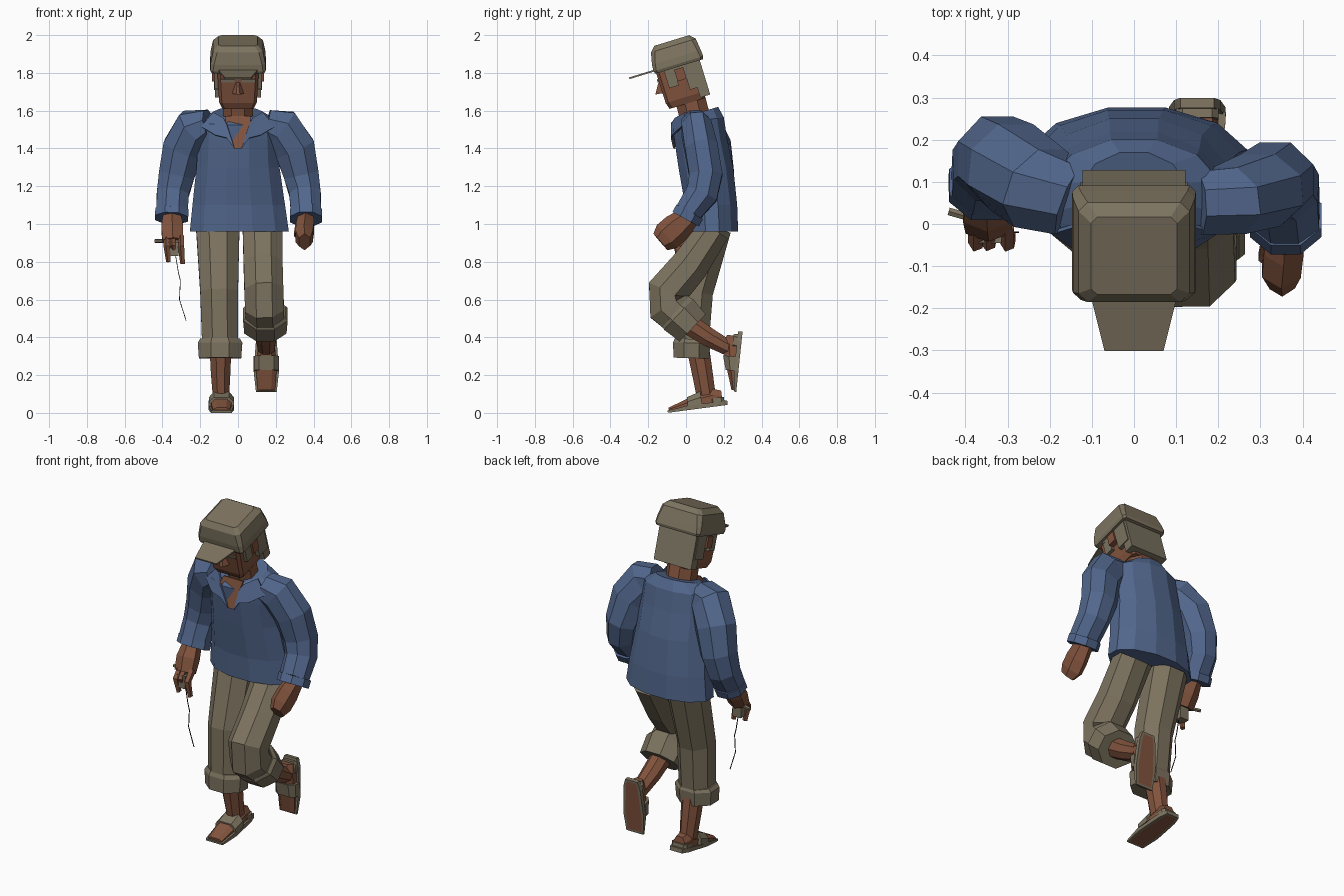
import bpy, bmesh, math
from mathutils import Vector, Matrix

if "Cube" in bpy.data.objects:
    bpy.data.objects.remove(bpy.data.objects["Cube"])


def material(name, rgb):
    m = bpy.data.materials.new(name)
    m.diffuse_color = (*rgb, 1)
    m.use_nodes = True
    m.node_tree.nodes["Principled BSDF"].inputs["Base Color"].default_value = m.diffuse_color
    return m


BLUE = material("shirt blue", (0.084, 0.135, 0.265))
KHAKI = material("khaki", (0.205, 0.172, 0.115))
SKIN = material("brown skin", (0.225, 0.088, 0.048))
HAIR = material("grey hair", (0.195, 0.170, 0.117))
DARK = material("dark string", (0.012, 0.011, 0.010))


def finish(name, bm, mats, matrix=None):
    if matrix is not None:
        bm.transform(matrix)
    bmesh.ops.recalc_face_normals(bm, faces=bm.faces)
    me = bpy.data.meshes.new(name)
    bm.to_mesh(me)
    bm.free()
    for m in mats:
        me.materials.append(m)
    ob = bpy.data.objects.new(name, me)
    bpy.context.collection.objects.link(ob)
    return ob


def loft(name, rings, mat, matrix=None):
    """Skin a list of equal-length point rings and close both ends."""
    bm = bmesh.new()
    vs = [[bm.verts.new(p) for p in r] for r in rings]
    n = len(vs[0])
    for a, b in zip(vs, vs[1:]):
        for i in range(n):
            j = (i + 1) % n
            bm.faces.new((a[i], a[j], b[j], b[i]))
    bm.faces.new(vs[0])
    bm.faces.new(vs[-1])
    return finish(name, bm, [mat], matrix)


def tube(name, pts, mat, ref=(1, 0, 0), n=8):
    """pts: x, y, z, radius along ref, radius across it; follows the path."""
    c = [Vector(p[:3]) for p in pts]
    rings, k = [], 1 / math.cos(math.pi / n)
    for i, p in enumerate(pts):
        t = (c[min(i + 1, len(c) - 1)] - c[max(i - 1, 0)]).normalized()
        a = Vector(ref)
        a = (a - t * a.dot(t)).normalized()
        b = t.cross(a)
        ang = [2 * math.pi * (j + 0.5) / n for j in range(n)]
        rings.append([c[i] + a * p[3] * k * math.cos(q) + b * p[4] * k * math.sin(q) for q in ang])
    return loft(name, rings, mat)


def slab(z, hx, y0, y1, ch):
    """Rectangle ring with cut corners."""
    return [(hx - ch, y0, z), (hx, y0 + ch, z), (hx, y1 - ch, z), (hx - ch, y1, z),
            (ch - hx, y1, z), (-hx, y1 - ch, z), (-hx, y0 + ch, z), (ch - hx, y0, z)]


def box(name, lo, hi, mat, matrix=None):
    bm = bmesh.new()
    bmesh.ops.create_cube(bm, size=1)
    for v in bm.verts:
        v.co = [lo[i] + (v.co[i] + 0.5) * (hi[i] - lo[i]) for i in range(3)]
    return finish(name, bm, [mat], matrix)


def sheet(name, pts, mat, thick=0.008):
    bm = bmesh.new()
    bm.faces.new([bm.verts.new(p) for p in pts])
    ob = finish(name, bm, [mat])
    mod = ob.modifiers.new("thickness", "SOLIDIFY")
    mod.thickness, mod.offset = thick, 0
    return ob


# Shirt body: leaning back at the hem, tilted neckline
body = []
for z, cx, cy, rx, ry, tilt in [(0.96, .007, .14, .262, .136, 0), (1.1, .004, .133, .245, .138, 0),
                                (1.3, 0, .105, .22, .145, 0), (1.45, 0, .078, .212, .14, 0),
                                (1.545, 0, .065, .205, .135, .15), (1.59, 0, .07, .125, .10, .3)]:
    ring = []
    for j in range(12):
        q = 2 * math.pi * (j + 0.5) / 12
        dy = ry * math.sin(q) / math.cos(math.pi / 12)
        ring.append((cx + rx * math.cos(q) * 1.035, cy + dy, z + tilt * dy))
    body.append(ring)
loft("shirt_body", body, BLUE)

# Neck, bare chest wedge and collar flaps
tube("neck", [(0, .065, 1.5, .08, .08), (0, .02, 1.67, .08, .08)], SKIN)
sheet("chest_opening", [(.02, -.062, 1.40), (.066, -.075, 1.535), (.065, -.04, 1.57),
                        (-.065, -.04, 1.57), (-.066, -.075, 1.535), (-.02, -.062, 1.40)], SKIN)
for s, side in ((-1, "right"), (1, "left")):
    sheet("collar_" + side, [(s * .018, -.064, 1.40), (s * .06, -.076, 1.455), (s * .12, -.07, 1.47),
                             (s * .195, -.02, 1.515), (s * .13, .0, 1.59), (s * .075, -.055, 1.56),
                             (s * .06, -.076, 1.53)], BLUE, 0.01)

# Sleeves and turned cuffs
Y = (0, 1, 0)
tube("sleeve_right", [(-.15, .055, 1.525, .085, .08), (-.225, .085, 1.505, .10, .112), (-.29, .135, 1.40, .105, .108),
                      (-.325, .155, 1.26, .10, .095), (-.345, .14, 1.16, .09, .085),
                      (-.35, .09, 1.06, .075, .083)], BLUE, Y)
tube("sleeve_left", [(.15, .05, 1.525, .075, .08), (.225, .055, 1.505, .08, .112), (.30, .08, 1.40, .087, .108),
                     (.335, .105, 1.26, .088, .093), (.355, .085, 1.16, .085, .083),
                     (.36, .01, 1.06, .07, .08)], BLUE, Y)
tube("sleeve_cuff_right", [(-.35, .10, 1.07, .08, .088), (-.352, .083, 1.03, .08, .088)], BLUE, Y)
tube("sleeve_cuff_left", [(.36, .02, 1.065, .08, .085), (.36, -.002, 1.025, .08, .085)], BLUE, Y)

# Left hand: relaxed fist
tube("hand_left", [(.36, .02, 1.04, .04, .05), (.355, -.05, .98, .047, .068),
                   (.35, -.10, .935, .046, .07), (.352, -.135, .905, .03, .05)], SKIN, n=6)
tube("thumb_left", [(.325, -.03, 1.0, .02, .022), (.31, -.08, .94, .015, .02)], SKIN, n=6)

# Right hand: palm and fingers holding a small gadget with a string
tube("hand_right", [(-.35, .075, 1.05, .045, .042), (-.348, .03, .98, .058, .048),
                    (-.345, -.002, .91, .055, .038)], SKIN, n=6)
for i, (x, z) in enumerate([(-.375, .80), (-.345, .86), (-.30, .79)]):
    tube(f"finger_right_{i}", [(x, 0, .93, .015, .02), (x, -.045, .88, .015, .018),
                               (x + .008, -.03, z, .011, .012)], SKIN, n=5)
box("held_block", (-.37, -.045, .83), (-.315, .015, .905), KHAKI)
tube("held_rod", [(-.44, .03, .91, .009, .009), (-.30, -.01, .91, .009, .009)], KHAKI, Y, 6)
tube("string", [(x, -.02, z, .0018, .0018) for x, z in
                [(-.33, .83), (-.315, .74), (-.305, .70), (-.31, .60), (-.275, .49)]], DARK, Y, 4)

# Trousers and rolled cuffs
tube("trouser_right", [(-.107, .14, .98, .115, .10), (-.1, .045, .64, .10, .098),
                       (-.095, .03, .36, .095, .09)], KHAKI)
tube("trouser_left", [(.13, .15, .97, .105, .085), (.133, .02, .78, .103, .10), (.137, -.10, .64, .103, .108),
                      (.14, -.09, .565, .103, .115), (.145, .0, .48, .10, .10)], KHAKI)
tube("trouser_cuff_right", [(-.095, .032, .39, .105, .09), (-.095, .03, .37, .118, .098),
                            (-.095, .028, .29, .112, .095)], KHAKI)
tube("trouser_cuff_left", [(.145, -.055, .535, .104, .103), (.145, -.04, .522, .118, .112),
                           (.145, .035, .45, .112, .10)], KHAKI)

# Shins
tube("shin_right", [(-.093, .06, .36, .058, .06), (-.092, .085, .22, .052, .055), (-.09, .11, .07, .042, .05)], SKIN)
tube("shin_left", [(.145, .03, .46, .055, .055), (.147, .12, .40, .052, .05), (.15, .24, .335, .042, .04)], SKIN)


def foot(side, matrix):
    """Sandalled foot, toe towards -y, sole on z = 0."""
    outline = [(.055, -.21), (.067, -.10), (.055, .06), (.04, .11)]
    outline += [(-x, y) for x, y in reversed(outline)]
    bm = bmesh.new()
    low = bm.faces.new([bm.verts.new((x, y, 0)) for x, y in outline])
    top = bmesh.ops.extrude_face_region(bm, geom=[low], use_keep_orig=True)
    lift = [v for v in top["geom"] if isinstance(v, bmesh.types.BMVert)]
    bmesh.ops.translate(bm, vec=(0, 0, .024), verts=lift)
    for v in lift:
        v.co.z -= .012 if v.co.y < -.2 else 0
    bm.normal_update()
    bmesh.ops.inset_region(bm, faces=[low], thickness=.016)
    low.material_index = 1
    finish("sandal_sole_" + side, bm, [KHAKI, SKIN], matrix)
    rings = []
    for y, hx, h in [(-.203, .046, .026), (-.10, .054, .06), (-.03, .05, .082), (.04, .045, .095), (.085, .036, .08)]:
        rings.append([(hx, y, .008), (hx, y, h * .65), (hx * .55, y, h), (-hx * .55, y, h),
                      (-hx, y, h * .65), (-hx, y, .008)])
    loft("foot_" + side, rings, SKIN, matrix)
    strap = []
    for y, h in [(-.10, .068), (-.025, .09)]:
        strap.append([(.068, y, .02), (.066, y, h * .65), (.04, y, h), (-.04, y, h),
                      (-.066, y, h * .65), (-.068, y, .02)])
    loft("sandal_strap_" + side, strap, KHAKI, matrix)
    loft("sandal_heel_" + side, [slab(z, .05, .02, .095, .015) for z in (.02, .045)], KHAKI, matrix)


foot("right", Matrix.Translation((-.088, .112, .028)) @ Matrix.Rotation(math.radians(7.5), 4, 'X'))
foot("left", Matrix.Translation((.15, .288, .32)) @ Matrix.Rotation(math.radians(84), 4, 'X'))

# Head group, bowed forward
HEAD = Matrix.Translation((0, -.02, 1.75)) @ Matrix.Rotation(math.radians(17), 4, 'X')
loft("head", [slab(-.115, .085, -.105, .09, .015), slab(-.08, .10, -.116, .105, .015),
              slab(.10, .11, -.118, .115, .015)], SKIN, HEAD)
loft("nose", [[(.012, -.115, .035), (-.012, -.115, .035), (-.032, -.115, -.025), (.032, -.115, -.025)],
              [(.005, -.125, .03), (-.005, -.125, .03), (-.01, -.155, -.02), (.01, -.155, -.02)]], SKIN, HEAD)
box("hair_back", (-.122, .068, -.105), (.122, .123, .10), HAIR, HEAD)
for s, side in ((-1, "right"), (1, "left")):
    def part(name, x0, x1, y0, y1, z0, z1, mat):
        xs = sorted((s * x0, s * x1))
        box(name + "_" + side, (xs[0], y0, z0), (xs[1], y1, z1), mat, HEAD)
    part("hair_side", .08, .127, .028, .11, -.05, .10, HAIR)
    part("hair_over_ear", .09, .125, -.075, .04, .072, .10, HAIR)
    part("sideburn", .09, .124, -.075, -.022, -.01, .08, HAIR)
    part("ear", .10, .137, -.022, .028, .012, .076, SKIN)
    part("eyebrow", .018, .09, -.124, -.112, .036, .054, HAIR)

# Cap crown and peak
loft("cap_crown", [slab(.085, .14, -.122, .14, .012), slab(.10, .147, -.128, .147, .015),
                   slab(.135, .145, -.126, .144, .018), slab(.20, .132, -.112, .136, .022),
                   slab(.228, .102, -.085, .108, .015)], KHAKI, HEAD)
loft("cap_peak", [[(-.105, -.115, z), (.105, -.115, z), (.07, -.262, z), (-.07, -.262, z)] for z in (.098, .107)],
     KHAKI, HEAD)
